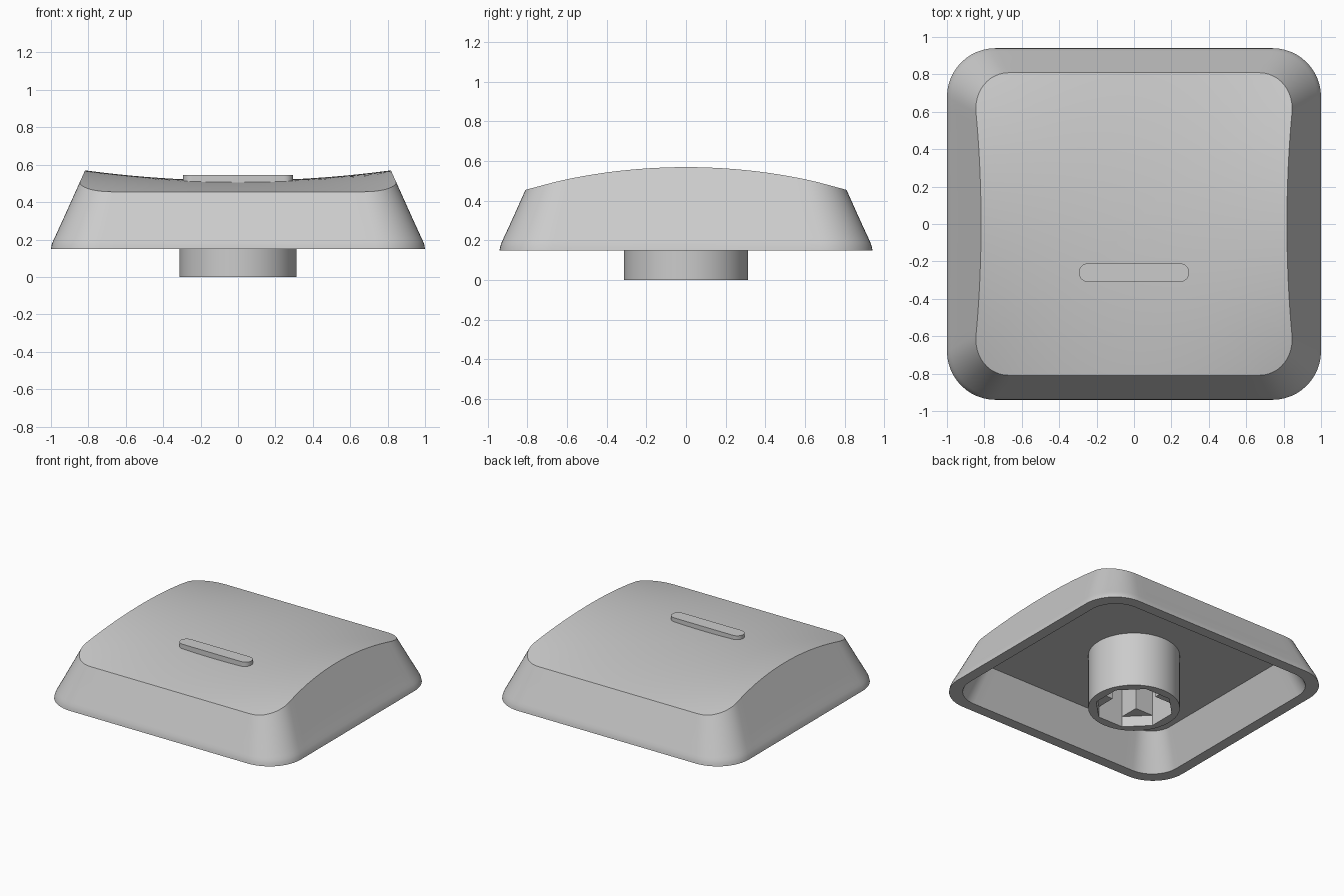
import bpy, bmesh, math

if "Cube" in bpy.data.objects:
    bpy.data.objects.remove(bpy.data.objects["Cube"])

shell_mat = bpy.data.materials.new("grey plastic")
shell_mat.diffuse_color = (0.6, 0.6, 0.6, 1)
shell_mat.use_nodes = True
shell_mat.node_tree.nodes["Principled BSDF"].inputs["Base Color"].default_value = shell_mat.diffuse_color

BASE_Z, CEILING_Z = 0.15, 0.41


def finish(name, bm, angle=35):
    """Turn a bmesh into a smooth-shaded object with sharp edges kept."""
    bmesh.ops.recalc_face_normals(bm, faces=bm.faces)
    mesh = bpy.data.meshes.new(name)
    bm.to_mesh(mesh)
    bm.free()
    mesh.materials.append(shell_mat)
    obj = bpy.data.objects.new(name, mesh)
    bpy.context.collection.objects.link(obj)
    bpy.ops.object.select_all(action='DESELECT')
    obj.select_set(True)
    bpy.context.view_layer.objects.active = obj
    bpy.ops.object.shade_smooth_by_angle(angle=math.radians(angle))
    return obj


def skin(bm, loops, closed=False):
    """Bridge equal-length point loops with quads and return the vertex loops."""
    rings = [[bm.verts.new(p) for p in loop] for loop in loops]
    pairs = list(zip(rings, rings[1:]))
    if closed:
        pairs.append((rings[-1], rings[0]))
    for a, b in pairs:
        for i in range(len(a)):
            j = (i + 1) % len(a)
            bm.faces.new((a[i], a[j], b[j], b[i]))
    return rings


def rounded_rect(hx, hy, r, corner=12, side=20):
    """Rounded rectangle with subdivided corners and sides."""
    arcs = []
    for q, (sx, sy) in enumerate([(1, 1), (-1, 1), (-1, -1), (1, -1)]):
        arcs.append([(sx * (hx - r) + r * math.cos(t), sy * (hy - r) + r * math.sin(t))
                     for t in (math.pi / 2 * (q + k / corner) for k in range(corner + 1))])
    pts = []
    for q in range(4):
        pts += arcs[q]
        (x0, y0), (x1, y1) = arcs[q][-1], arcs[(q + 1) % 4][0]
        pts += [(x0 + (x1 - x0) * k / side, y0 + (y1 - y0) * k / side) for k in range(1, side)]
    return pts


def dish(x, y):
    """Saddle-shaped top: arched front to back, hollow side to side."""
    return 0.455 + (1 - (y / 0.81) ** 2) * (0.06 + 0.055 * (x / 0.82) ** 2)


def wall_inset(z):
    """Wall lean, with a soft curve just above the rim."""
    h = z - BASE_Z
    if h < 0.07:
        return 0.025 * (h / 0.07) ** 1.6
    return 0.025 + 0.45 * (h - 0.07)


def wall_loop(z, shrink=0.0):
    d = wall_inset(z)
    return rounded_rect(1 - d - shrink, 0.94 - d - shrink, 0.26 - 0.45 * d - 0.6 * shrink)


# Cap shell: ceiling, inner wall, rim, leaning outer wall and dished top
def outer_point(i, f):
    """Point i of the wall, at fraction f of the height to the dished top."""
    z = 0.5
    for _ in range(12):
        z = dish(*wall_cache(z)[i])
    zz = BASE_Z + (z - BASE_Z) * f
    return (*wall_cache(zz)[i], zz)


cache = {}


def wall_cache(z):
    key = round(z, 4)
    if key not in cache:
        cache[key] = wall_loop(key)
    return cache[key]


count = len(wall_loop(BASE_Z))
loops = [[(x, y, CEILING_Z) for x, y in wall_loop(CEILING_Z, 0.08)],
         [(x, y, BASE_Z) for x, y in wall_loop(BASE_Z, 0.08)]]
for f in (0, 0.06, 0.12, 0.18, 0.4, 0.7, 1):
    loops.append([outer_point(i, f) for i in range(count)])
edge = loops[-1]
for s in (0.97, 0.9, 0.8, 0.7, 0.6, 0.5, 0.4, 0.3, 0.2, 0.1):
    loops.append([(x * s, y * s, dish(x * s, y * s)) for x, y, _ in edge])
bm = bmesh.new()
rings = skin(bm, loops)
bm.faces.new(rings[0])
centre = bm.verts.new((0, 0, dish(0, 0)))
for i in range(count):
    bm.faces.new((rings[-1][i], rings[-1][(i + 1) % count], centre))
finish("cap_shell", bm)

# Stem: round tube with an octagonal bore
N, APOTHEM = 64, 0.25
circle, octagon = [], []
for i in range(N):
    t = 2 * math.pi * (i + 0.5 * N / 8) / N
    off = (t + math.pi / 8) % (math.pi / 4) - math.pi / 8
    r = APOTHEM / math.cos(off)
    circle.append((0.313 * math.cos(t), 0.313 * math.sin(t)))
    octagon.append((r * math.cos(t), r * math.sin(t)))
bm = bmesh.new()
skin(bm, [[(x, y, z) for x, y in pts] for pts, z in
          ((circle, CEILING_Z + 0.01), (circle, 0), (octagon, 0), (octagon, CEILING_Z + 0.01))],
     closed=True)
finish("stem", bm)

# Four wedges in the bore leave a cross-shaped socket
half = APOTHEM * math.tan(math.pi / 8)
bm = bmesh.new()
for sx in (1, -1):
    for sy in (1, -1):
        tri = [(half, half), (APOTHEM, half), (half, APOTHEM)]
        low, high = skin(bm, [[(sx * x, sy * y, z) for x, y in tri]
                              for z in (0.08, CEILING_Z + 0.01)])
        bm.faces.new(low)
        bm.faces.new(high)
finish("socket_wedges", bm)

# Raised finger bar on the top
bar = rounded_rect(0.295, 0.05, 0.0499, corner=8, side=2)
bm = bmesh.new()
low, high = skin(bm, [[(x, y - 0.26, z) for x, y in bar] for z in (0.48, 0.545)])
bm.faces.new(low)
bm.faces.new(high)
finish("finger_bar", bm)
